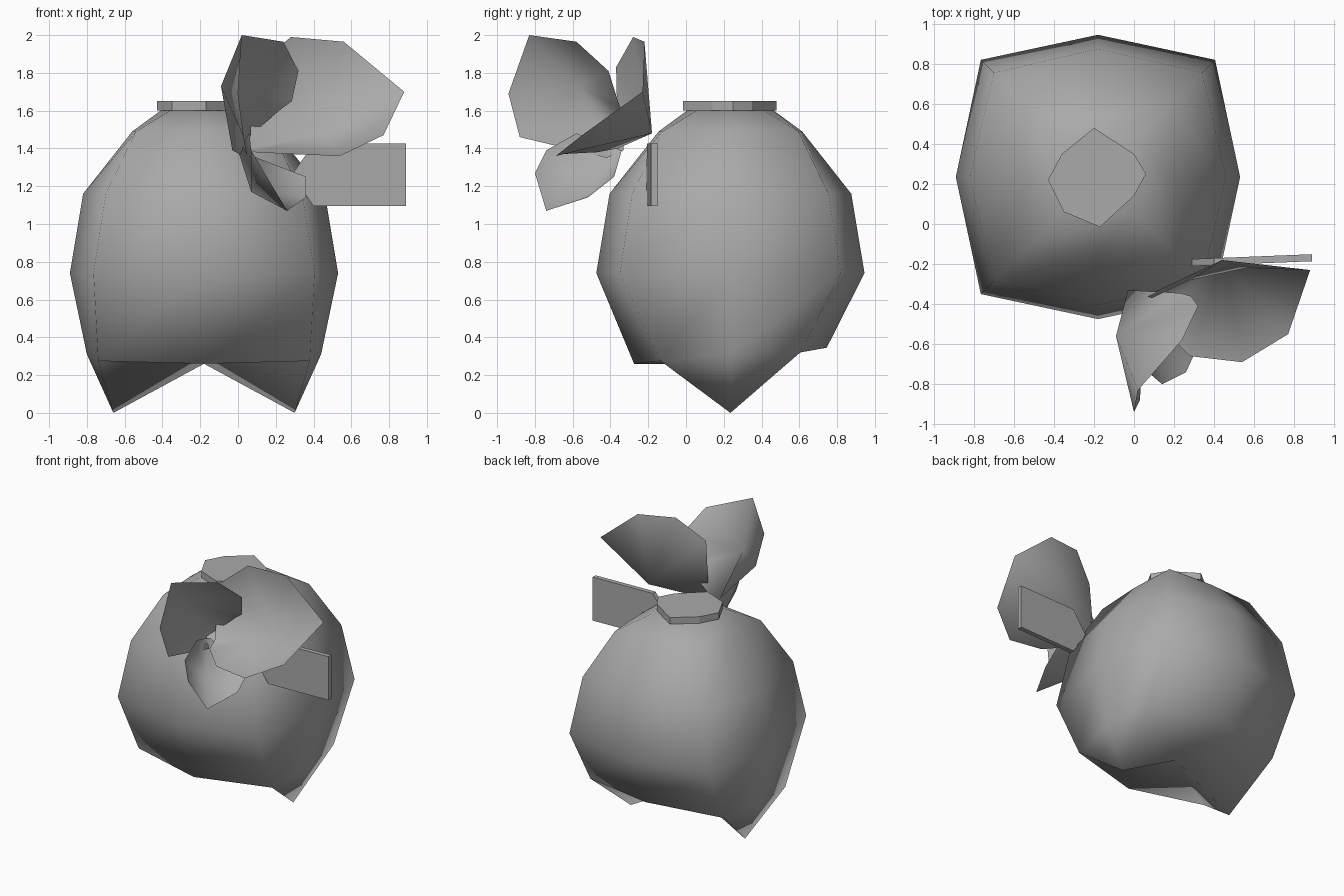
import bpy
import math

if "Cube" in bpy.data.objects:
    bpy.data.objects.remove(bpy.data.objects["Cube"])

grey = bpy.data.materials.new("plain_grey")
grey.diffuse_color = (0.4, 0.4, 0.4, 1)
grey.use_nodes = True
grey.node_tree.nodes["Principled BSDF"].inputs["Base Color"].default_value = grey.diffuse_color


def build(name, verts, faces, smooth=None):
    """Make a mesh object; smooth is the sharp-edge angle in degrees."""
    mesh = bpy.data.meshes.new(name)
    mesh.from_pydata(verts, [], faces)
    mesh.materials.append(grey)
    obj = bpy.data.objects.new(name, mesh)
    bpy.context.collection.objects.link(obj)
    if smooth:
        mesh.polygons.foreach_set("use_smooth", [True] * len(mesh.polygons))
        mesh.set_sharp_from_angle(angle=math.radians(smooth))
    mesh.update()
    return obj


def slab(name, bottom, top):
    """Close two matching outlines into a flat-sided plate."""
    n = len(bottom)
    sides = [(i, (i + 1) % n, n + (i + 1) % n, n + i) for i in range(n)]
    build(name, bottom + top,
          sides + [tuple(reversed(range(n))), tuple(range(n, 2 * n))])


# Body: eight-sided rounded jar, two low feet on the left and right
CX, CY = -0.18, 0.235


def ring(rx, ry, cx, cy, z):
    """Eight points: x radius, y radius, corner offsets and height."""
    return [(CX + px * (cx if py else rx), CY + py * (cy if px else ry), z)
            for px, py in ((1, 0), (1, 1), (0, 1), (-1, 1),
                           (-1, 0), (-1, -1), (0, -1), (1, -1))]


verts = ring(0.62, 0.51, 0.56, 0.37, 0.31)
# lower rim rises from front to back
heights = (0.31, 0.32, 0.345, 0.32, 0.31, 0.275, 0.26, 0.275)
verts = [(x, y, z) for (x, y, _), z in zip(verts, heights)]
for r, c, z in ((0.71, 0.585, 0.74), (0.64, 0.52, 1.16),
                (0.38, 0.36, 1.49), (0.23, 0.18, 1.60)):
    verts += ring(r, r, c, c, z)
faces = []
for k in range(4):
    for i in range(8):
        j = (i + 1) % 8
        faces.append((8 * k + i, 8 * k + j, 8 * k + 8 + j, 8 * k + 8 + i))
faces.append(tuple(range(32, 40)))
# underside: feet 40 and 41, raised centre 42
verts += [(CX + 0.48, CY, 0), (CX - 0.48, CY, 0), (CX, CY, 0.26)]
for foot, a, b, c in ((40, 7, 0, 1), (41, 3, 4, 5)):
    faces += [(foot, b, a), (foot, c, b), (foot, a, 42), (foot, 42, c)]
faces += [(42, 2, 1), (42, 3, 2), (42, 6, 5), (42, 7, 6)]
build("body", verts, faces, 180)

# Cap: irregular eight-sided disc
outline = [(-0.2, 0.48), (-0.36, 0.35), (-0.43, 0.22), (-0.35, 0.06),
           (-0.17, -0.015), (0.0, 0.14), (0.06, 0.25), (0.0, 0.35)]
slab("cap", [(x, y, 1.60) for x, y in outline],
     [(x, y, 1.65) for x, y in outline])

# Tag: thin plate with one pointed end
outline = [(0.89, 1.095), (0.89, 1.425), (0.40, 1.425), (0.285, 1.26), (0.40, 1.095)]
slab("tag", [(x, -0.21 + 0.04 * (x - 0.29), z) for x, z in outline],
     [(x, -0.175 + 0.04 * (x - 0.29), z) for x, z in outline])


# Petals: cupped fans around a pushed-out centre, shaded from the reverse side
def petal(name, centre, rim):
    n = len(rim)
    obj = build(name, [centre] + rim,
                [(0, i + 1, (i + 1) % n + 1) for i in range(n)], 180)
    mesh = obj.data
    mesh.normals_split_custom_set_from_vertices(
        [tuple(-v.normal) for v in mesh.vertices])


petal("left_petal", (-0.09, -0.56, 1.73),
      [(-0.03, -0.33, 1.39), (0.23, -0.345, 1.61), (0.285, -0.36, 1.65),
       (0.32, -0.41, 1.81), (0.24, -0.58, 1.965), (0.02, -0.83, 2.0),
       (0.0, -0.94, 1.69), (0.03, -0.88, 1.46), (0.05, -0.42, 1.35)])
petal("right_petal", (0.44, -0.18, 1.48),
      [(0.06, -0.36, 1.40), (0.09, -0.37, 1.83), (0.28, -0.28, 1.99),
       (0.56, -0.22, 1.965), (0.88, -0.23, 1.70), (0.77, -0.55, 1.47),
       (0.54, -0.69, 1.36), (0.28, -0.66, 1.37), (0.09, -0.47, 1.38)])
petal("lower_petal", (0.07, -0.5, 1.17),
      [(0.0, -0.34, 1.39), (0.06, -0.58, 1.48), (0.07, -0.74, 1.39),
       (0.14, -0.80, 1.27), (0.26, -0.74, 1.07), (0.36, -0.52, 1.14),
       (0.36, -0.38, 1.25)])
